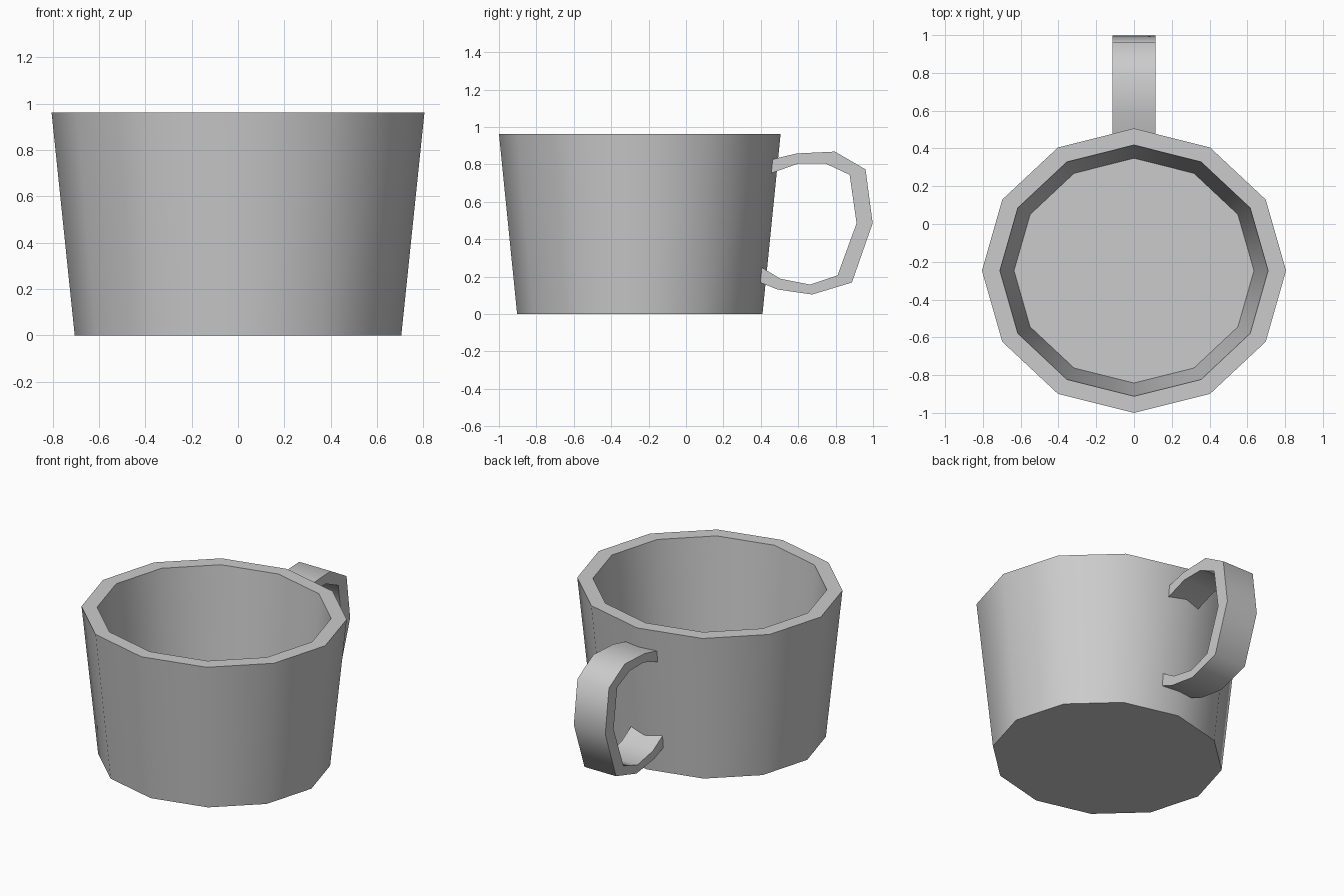
import bpy, bmesh, math
from mathutils import Vector

cube = bpy.data.objects.get("Cube")
if cube:
    bpy.data.objects.remove(cube, do_unlink=True)

# Single ceramic colour
ceramic = bpy.data.materials.new("light_grey_ceramic")
ceramic.use_nodes = True
GREY = (0.6, 0.6, 0.6, 1)
ceramic.diffuse_color = GREY
ceramic.node_tree.nodes["Principled BSDF"].inputs["Base Color"].default_value = GREY

SIDES = 12
CENTRE_Y = -0.247


def finish(name, bm):
    """Turn a bmesh into a smooth-shaded object with sharp corners."""
    bmesh.ops.recalc_face_normals(bm, faces=bm.faces)
    mesh = bpy.data.meshes.new(name)
    bm.to_mesh(mesh)
    bm.free()
    mesh.materials.append(ceramic)
    obj = bpy.data.objects.new(name, mesh)
    bpy.context.collection.objects.link(obj)
    bpy.ops.object.select_all(action="DESELECT")
    obj.select_set(True)
    bpy.context.view_layer.objects.active = obj
    bpy.ops.object.shade_smooth_by_angle(angle=math.radians(60))
    return obj


def oval(bm, rx, ry, z):
    steps = [2 * math.pi * i / SIDES for i in range(SIDES)]
    return [bm.verts.new((rx * math.cos(a), CENTRE_Y + ry * math.sin(a), z)) for a in steps]


# Cup body: outer base, outer rim, inner rim, inner floor
bm = bmesh.new()
rings = [oval(bm, *r) for r in ((0.705, 0.656, 0), (0.805, 0.753, 0.963),
                                (0.71, 0.665, 0.963), (0.635, 0.595, 0.15))]
for low, high in zip(rings, rings[1:]):
    for i in range(SIDES):
        j = (i + 1) % SIDES
        bm.faces.new((low[i], low[j], high[j], high[i]))
bm.faces.new(rings[0])
bm.faces.new(rings[-1])
finish("cup_body", bm)

# Handle: side profile as (y, z) pairs, swept across the width
OUTER = [(0.457, 0.825), (0.59, 0.858), (0.796, 0.868), (0.96, 0.773), (0.998, 0.485),
         (0.887, 0.168), (0.674, 0.104), (0.489, 0.131), (0.398, 0.168)]
INNER = [(0.452, 0.751), (0.6, 0.804), (0.746, 0.804), (0.875, 0.744), (0.912, 0.485),
         (0.81, 0.206), (0.664, 0.157), (0.505, 0.188), (0.4, 0.252)]
HALF_WIDTH = 0.114

bm = bmesh.new()
sections = [[bm.verts.new((x, y, z)) for x, (y, z) in
             ((-HALF_WIDTH, o), (HALF_WIDTH, o), (HALF_WIDTH, i), (-HALF_WIDTH, i))]
            for o, i in zip(OUTER, INNER)]
for a, b in zip(sections, sections[1:]):
    for k in range(4):
        n = (k + 1) % 4
        bm.faces.new((a[k], a[n], b[n], b[k]))
bm.faces.new(sections[0])
bm.faces.new(sections[-1])
finish("handle", bm)
